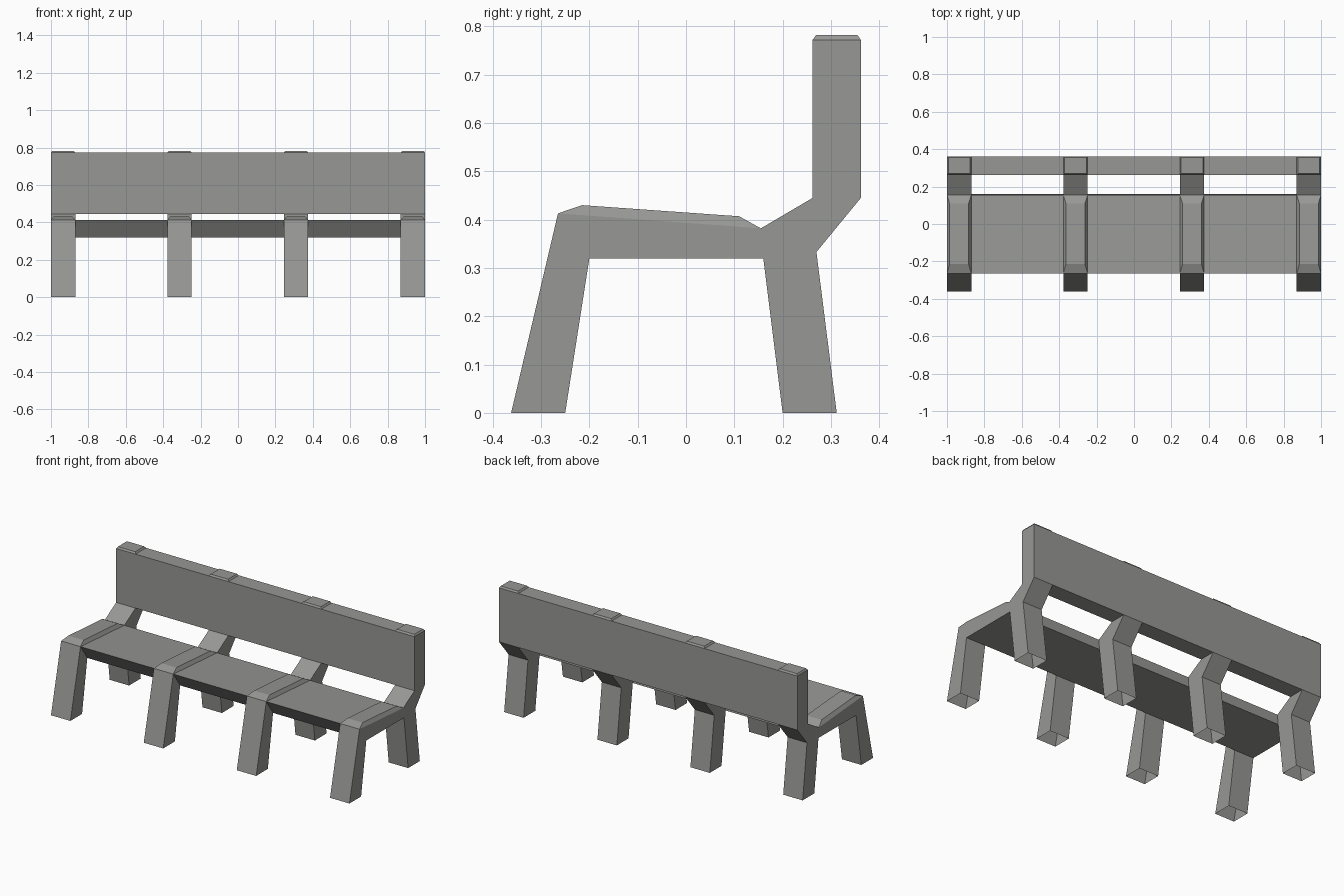
import bpy, bmesh

if "Cube" in bpy.data.objects:
    bpy.data.objects.remove(bpy.data.objects["Cube"])

concrete = bpy.data.materials.new("grey concrete")
concrete.diffuse_color = (0.31, 0.315, 0.3, 1)
concrete.use_nodes = True
concrete.node_tree.nodes["Principled BSDF"].inputs["Base Color"].default_value = concrete.diffuse_color

# side outline (y, z) shared by all four frames
FRAME = [(-0.362, 0), (-0.25, 0), (-0.2, 0.32), (0.16, 0.32), (0.2, 0),
         (0.312, 0), (0.27, 0.333), (0.362, 0.445), (0.362, 0.772),
         (0.262, 0.772), (0.262, 0.445), (0.155, 0.382), (-0.265, 0.413)]
SEAT = [(-0.2, 0.32), (0.16, 0.32), (0.155, 0.382), (-0.265, 0.413)]
BACK = [(0.262, 0.445), (0.362, 0.445), (0.362, 0.772), (0.262, 0.772)]


def prism(outline, x0, x1, ends=True):
    """Extrude a side outline along x; return bmesh and its side faces."""
    bm = bmesh.new()
    a = [bm.verts.new((x0, y, z)) for y, z in outline]
    b = [bm.verts.new((x1, y, z)) for y, z in outline]
    n = len(outline)
    sides = [bm.faces.new((a[i], a[(i + 1) % n], b[(i + 1) % n], b[i]))
             for i in range(n)]
    if ends:
        bm.faces.new(a[::-1])
        bm.faces.new(b)
    bm.normal_update()
    return bm, sides


def finish(bm, name):
    bmesh.ops.recalc_face_normals(bm, faces=bm.faces)
    mesh = bpy.data.meshes.new(name)
    bm.to_mesh(mesh)
    bm.free()
    mesh.materials.append(concrete)
    bpy.context.collection.objects.link(bpy.data.objects.new(name, mesh))


# frames: leg pair, seat support and back post in one piece
frame_x = [(-1, -0.87), (-0.378, -0.248), (0.245, 0.375), (0.87, 1)]
for x0, x1 in frame_x:
    bm, sides = prism(FRAME, x0, x1)
    # bevelled cap on the back post
    post_top, seat_top = sides[8], sides[11]
    bmesh.ops.inset_individual(bm, faces=[post_top], thickness=0.01)
    for v in post_top.verts:
        v.co.z = 0.782
    # raised ridge over the seat
    bmesh.ops.inset_individual(bm, faces=[seat_top], thickness=0.02)
    for v in seat_top.verts:
        v.co.y, v.co.z = (-0.215, 0.43) if v.co.y < 0 else (0.11, 0.407)
    # legs are open underneath
    feet = [f for f in bm.faces if all(v.co.z < 1e-4 for v in f.verts)]
    bmesh.ops.delete(bm, geom=feet, context='FACES_ONLY')
    finish(bm, "frame")

# seat and backrest panels between neighbouring frames
for (_, x0), (x1, _) in zip(frame_x, frame_x[1:]):
    finish(prism(SEAT, x0, x1, ends=False)[0], "seat_panel")
    finish(prism(BACK, x0, x1, ends=False)[0], "backrest_panel")
